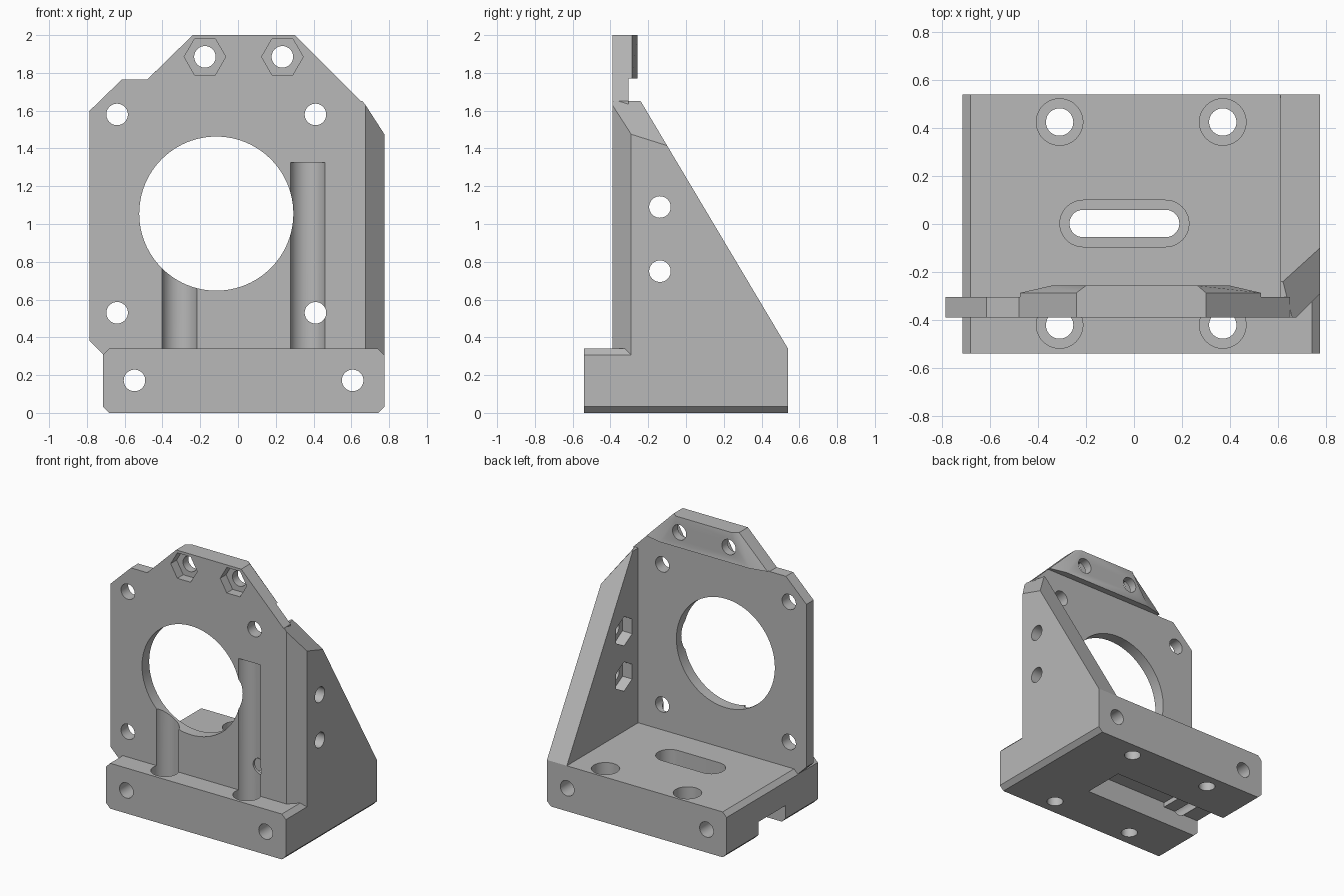
import bpy, bmesh
from math import cos, sin, pi, radians
from mathutils import Vector

cube = bpy.data.objects.get("Cube")
if cube:
    bpy.data.objects.remove(cube, do_unlink=True)


def place(axis, u, v, w):
    return {"x": (w, u, v), "y": (u, w, v), "z": (u, v, w)}[axis]


def loft(name, axis, rings):
    """Solid through (offset, outline) rings of equal point count."""
    bm = bmesh.new()
    loops = [[bm.verts.new(place(axis, u, v, w)) for u, v in pts] for w, pts in rings]
    for a, b in zip(loops, loops[1:]):
        for i in range(len(a)):
            j = (i + 1) % len(a)
            bm.faces.new((a[i], a[j], b[j], b[i]))
    bm.faces.new(loops[0])
    bm.faces.new(loops[-1])
    bmesh.ops.recalc_face_normals(bm, faces=bm.faces[:])
    mesh = bpy.data.meshes.new(name)
    bm.to_mesh(mesh)
    bm.free()
    obj = bpy.data.objects.new(name, mesh)
    bpy.context.collection.objects.link(obj)
    return obj


def prism(name, axis, pts, lo, hi):
    return loft(name, axis, [(lo, pts), (hi, pts)])


def ring(u, v, r, n=48, turn=0.0):
    return [(u + r * cos(turn + 2 * pi * i / n), v + r * sin(turn + 2 * pi * i / n)) for i in range(n)]


def stadium(u0, u1, v, r, n=20):
    right = [(u1 + r * sin(pi * i / n), v - r * cos(pi * i / n)) for i in range(n + 1)]
    left = [(u0 - r * sin(pi * i / n), v + r * cos(pi * i / n)) for i in range(n + 1)]
    return right + left


def rect(u0, u1, v0, v1):
    return [(u0, v0), (u1, v0), (u1, v1), (u0, v1)]


def clip(obj, point, normal):
    """Remove everything on the normal's side of a plane and cap it."""
    bm = bmesh.new()
    bm.from_mesh(obj.data)
    cut = bmesh.ops.bisect_plane(bm, geom=bm.verts[:] + bm.edges[:] + bm.faces[:],
                                 plane_co=point, plane_no=Vector(normal).normalized(), clear_outer=True)
    edges = [e for e in cut["geom_cut"] if isinstance(e, bmesh.types.BMEdge)]
    bmesh.ops.holes_fill(bm, edges=edges)
    bmesh.ops.recalc_face_normals(bm, faces=bm.faces[:])
    bm.to_mesh(obj.data)
    bm.free()


def combine(body, other, operation):
    mod = body.modifiers.new("combine", "BOOLEAN")
    mod.operation = operation
    mod.solver = "EXACT"
    mod.object = other
    bpy.ops.object.select_all(action="DESELECT")
    bpy.context.view_layer.objects.active = body
    body.select_set(True)
    bpy.ops.object.modifier_apply(modifier=mod.name)
    bpy.data.objects.remove(other, do_unlink=True)


# Base block with chamfered long edges
L, R, TOP, C = -0.715, 0.775, 0.34, 0.033
body = prism("motor_bracket", "y",
             [(L + C, 0), (R - C, 0), (R, C), (R, TOP - C), (R - C, TOP),
              (L + C, TOP), (L, TOP - C), (L, C)], -0.54, 0.54)

# Upright mounting plate
FRONT, BACK = -0.39, -0.305
plate = prism("plate", "y",
              [(-0.715, 0.2), (0.65, 0.2), (0.65, 1.65), (0.3, 2), (-0.24, 2), (-0.48, 1.765),
               (-0.615, 1.765), (-0.785, 1.6), (-0.785, 0.38), (-0.715, 0.31)], FRONT, BACK)
combine(body, plate, "UNION")

# Thickened upper pad with tapered ends
full = [(-0.475, 1.77), (0.53, 1.77), (0.3, 2), (-0.24, 2)]
small = [(-0.345, 1.77), (0.4, 1.77), (0.265, 2), (-0.2, 2)]
pad = loft("pad", "y", [(-0.35, full), (-0.287, full), (-0.257, small)])
combine(body, pad, "UNION")

# Side gusset: chamfered column trimmed by the back slope and the top corner
gusset = prism("gusset", "z",
               [(0.61, FRONT), (0.675, FRONT), (R, -0.29), (R, 0.54), (0.61, 0.54)], 0.2, 1.65)
clip(gusset, (0, 0.54, TOP), (0, 1.3, 0.774))
clip(gusset, (R, -0.29, 1.475), (0.0235, 0.006, 0.019))
combine(body, gusset, "UNION")

cutters = []


def cut(axis, pts, lo, hi):
    cutters.append(prism("cutter", axis, pts, lo, hi))


HOLE, BORE, HEX = 0.057, 0.097, 0.11

# Large pilot opening and the plate's four screw holes
cut("y", ring(-0.115, 1.055, 0.408, 96), -0.6, -0.2)
for x in (-0.64, 0.41):
    for z in (0.53, 1.58):
        cut("y", ring(x, z, HOLE), -0.45, -0.2)

# Upper screw holes with nut pockets
for x in (-0.175, 0.235):
    cut("y", ring(x, 1.885, HOLE), -0.5, -0.1)
    cut("y", ring(x, 1.885, HEX, 6), -0.5, -0.32)

# Gusset screw holes with inner nut pockets
for z in (0.75, 1.09):
    cut("x", ring(-0.138, z, HOLE), 0.5, 0.9)
    cut("x", ring(-0.138, z, HEX, 6, pi / 2), 0.5, 0.69)

# Long holes through the base
for x in (-0.548, 0.607):
    cut("y", ring(x, 0.172, HOLE), -0.7, 0.7)

# Base screw holes; the front counterbores run up the plate as channels
for x in (-0.31, 0.37):
    for y, top in ((-0.421, 1.325), (0.425, 0.5)):
        cut("z", ring(x, y, HOLE), -0.1, 0.3)
        cut("z", ring(x, y, BORE), 0.17, top)

# Adjusting slot with counterbore
cut("z", stadium(-0.212, 0.132, 0.002, HOLE), -0.1, 0.3)
cut("z", stadium(-0.212, 0.132, 0.002, BORE), 0.225, 0.5)

# Underside channel open to one side, with a deeper pocket
cut("z", rect(-0.9, 0.28, -0.16, 0.16), -0.1, 0.13)
cut("z", rect(-0.41, 0.28, -0.16, 0.16), -0.1, 0.165)

for cutter in cutters:
    combine(body, cutter, "DIFFERENCE")

# Single grey finish
grey = bpy.data.materials.new("plain_grey")
grey.use_nodes = True
color = (0.48, 0.48, 0.48, 1)
grey.diffuse_color = color
grey.node_tree.nodes["Principled BSDF"].inputs["Base Color"].default_value = color
body.data.materials.clear()
body.data.materials.append(grey)
for poly in body.data.polygons:
    poly.material_index = 0
bpy.ops.object.shade_smooth_by_angle(angle=radians(25))
